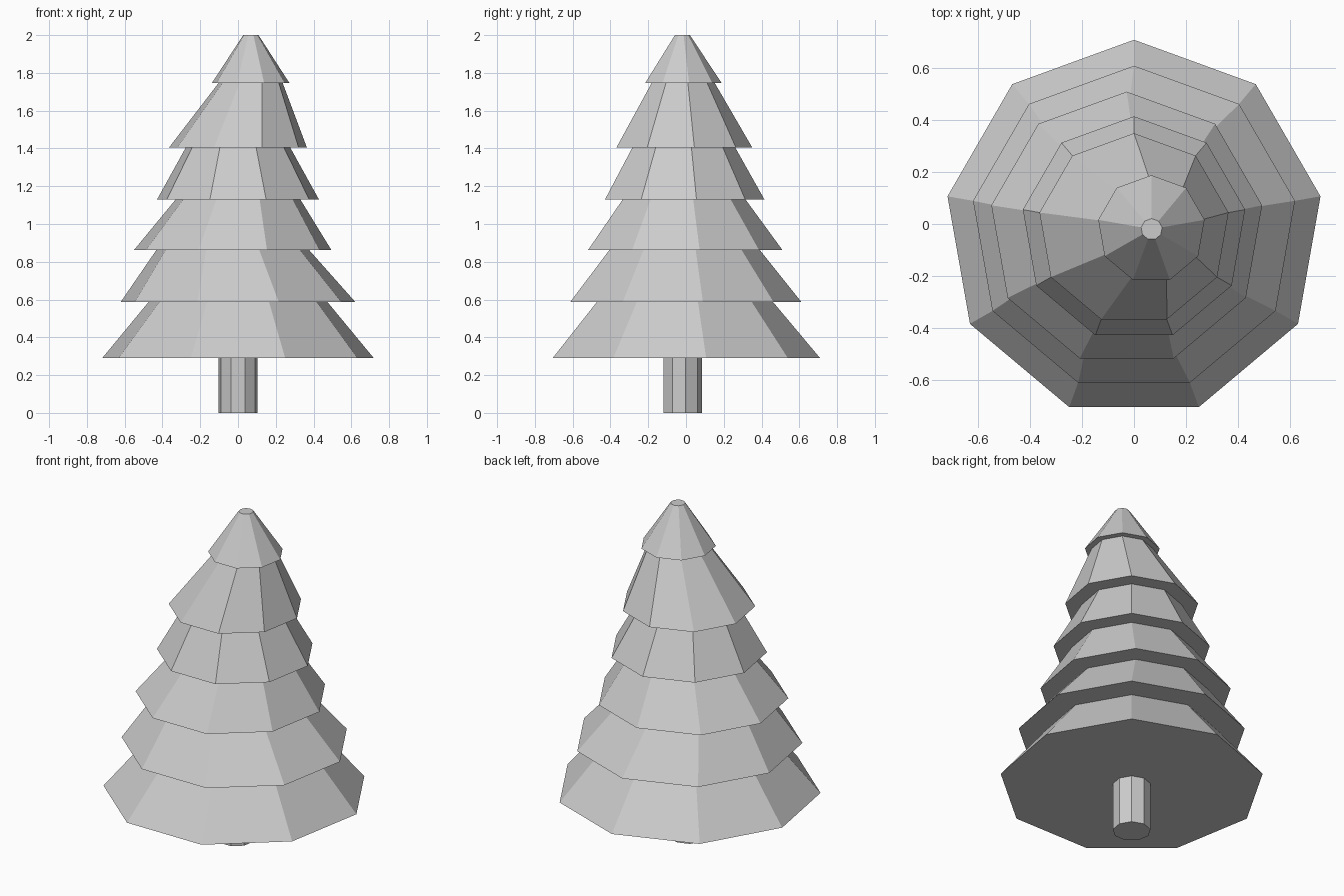
import bpy, bmesh
from math import sin, cos, pi

if "Cube" in bpy.data.objects:
    bpy.data.objects.remove(bpy.data.objects["Cube"])

SIDES = 9
CY = -0.02  # a corner points to +y, so the axis sits slightly forward


def loft(name, rings):
    """Closed flat-faced loft through nine-sided rings (centre x, z, radius)."""
    bm = bmesh.new()
    loops = []
    for cx, z, r in rings:
        loops.append([bm.verts.new((cx + r * sin(2 * pi * i / SIDES),
                                    CY + r * cos(2 * pi * i / SIDES), z))
                      for i in range(SIDES)])
    for a, b in zip(loops, loops[1:]):
        for i in range(SIDES):
            j = (i + 1) % SIDES
            bm.faces.new((a[i], a[j], b[j], b[i]))
    bm.faces.new(loops[0])
    bm.faces.new(loops[-1])
    bmesh.ops.recalc_face_normals(bm, faces=bm.faces)
    mesh = bpy.data.meshes.new(name)
    bm.to_mesh(mesh)
    bm.free()
    obj = bpy.data.objects.new(name, mesh)
    bpy.context.collection.objects.link(obj)
    return obj


# Branch tiers: centre x, bottom z, skirt radius, radius where it meets the next tier
tiers = [
    (0.0, 0.29, 0.73, 0.48),
    (0.0, 0.588, 0.63, 0.41),
    (-0.028, 0.863, 0.53, 0.335),
    (0.0, 1.13, 0.435, 0.28),
    (0.0, 1.406, 0.37, 0.172),
    (0.067, 1.747, 0.208, 0.041),
]
tip = (0.068, 2.0)

rings = []
for k, (cx, z, skirt, neck) in enumerate(tiers):
    top_x, top_z = tiers[k + 1][:2] if k + 1 < len(tiers) else tip
    rings += [(cx, z, skirt), (top_x, top_z, neck)]
loft("foliage", rings)

# Trunk
loft("trunk", [(0, 0, 0.105), (0, 0.29, 0.105)])
